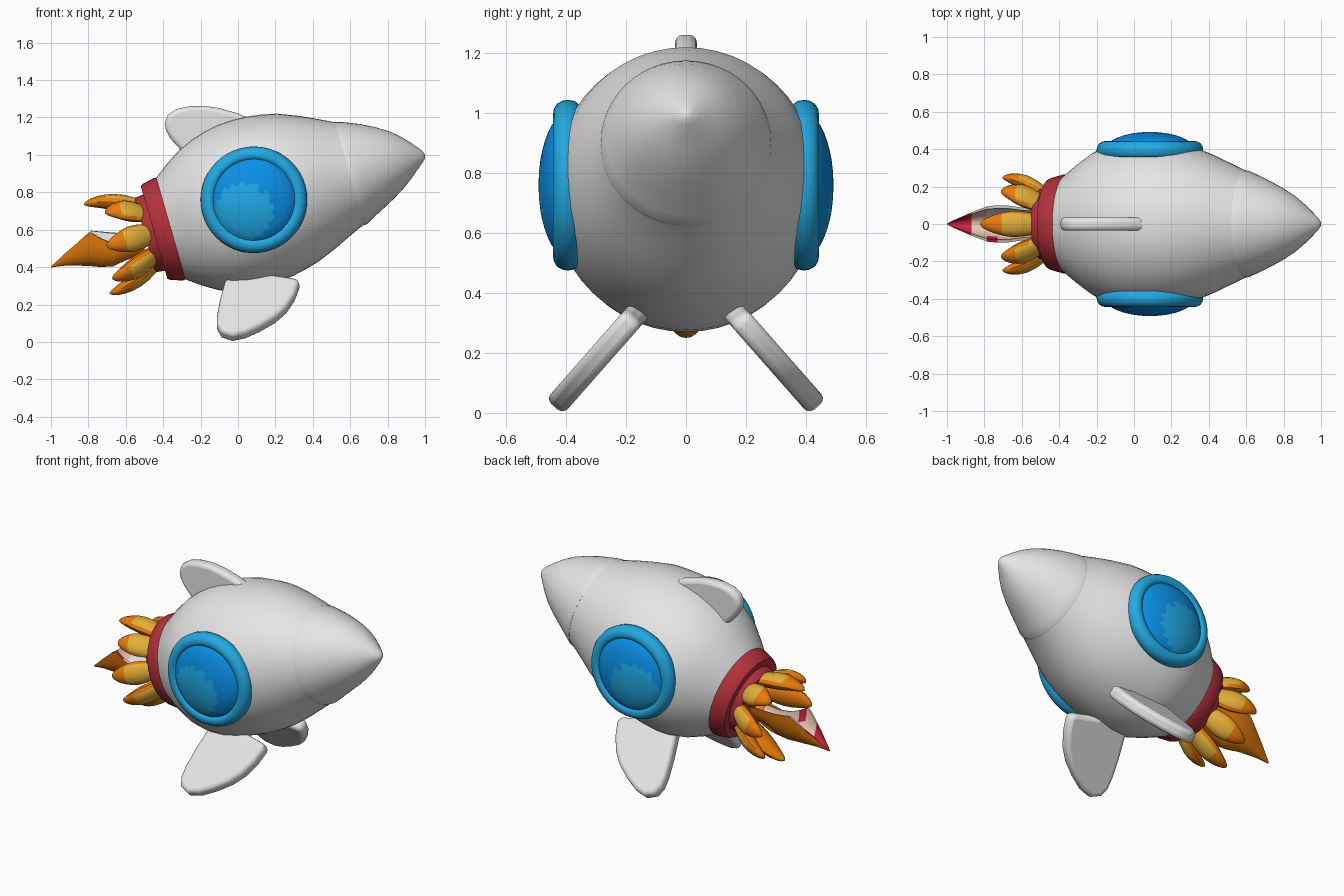
import bpy, bmesh, math
from mathutils import Vector as V

if "Cube" in bpy.data.objects:
    bpy.data.objects.remove(bpy.data.objects["Cube"])


def material(name, rgb):
    m = bpy.data.materials.new(name)
    m.diffuse_color = (*rgb, 1)
    m.use_nodes = True
    m.node_tree.nodes["Principled BSDF"].inputs["Base Color"].default_value = m.diffuse_color
    return m


GREY = material("light_grey", (0.79, 0.79, 0.79))
RED = material("dark_red", (0.45, 0.03, 0.045))
SKY = material("sky_blue", (0.016, 0.40, 0.77))
PALE = material("glass_light_blue", (0.014, 0.40, 0.80))
BLUE = material("deep_blue", (0.003, 0.28, 0.81))
ORANGE = material("orange", (0.80, 0.2, 0.003))
YELLOW = material("yellow", (0.78, 0.43, 0.04))
CREAM = material("cream", (0.87, 0.62, 0.47))
CRIMSON = material("crimson", (0.58, 0.015, 0.05))

# Rocket frame: nose tip, forward axis, up, side
TILT = math.radians(16)
TIP = V((1, 0, 1))
A = V((math.cos(TILT), 0, math.sin(TILT)))
U = V((-math.sin(TILT), 0, math.cos(TILT)))
X, Y, Z = V((1, 0, 0)), V((0, 1, 0)), V((0, 0, 1))


def finish(name, bm, mats, rule=None, angle=40):
    bmesh.ops.recalc_face_normals(bm, faces=bm.faces)
    bm.normal_update()
    if rule:
        for f in bm.faces:
            f.material_index = rule(f.calc_center_median(), f.normal)
    me = bpy.data.meshes.new(name)
    bm.to_mesh(me)
    bm.free()
    for m in mats:
        me.materials.append(m)
    me.shade_smooth()
    me.set_sharp_from_angle(angle=math.radians(angle))
    ob = bpy.data.objects.new(name, me)
    bpy.context.collection.objects.link(ob)
    return ob


def circle(n):
    return [(math.cos(2 * math.pi * i / n), math.sin(2 * math.pi * i / n)) for i in range(n)]


def loft(name, stations, mats, section=circle(48), rule=None, angle=40):
    """Skin copies of a section placed at (centre, half axis, half axis)."""
    bm = bmesh.new()
    rings = [[bm.verts.new(c + a * p + b * q) for p, q in section] for c, a, b in stations]
    n = len(section)
    for p, q in zip(rings, rings[1:]):
        for i in range(n):
            j = (i + 1) % n
            bm.faces.new((p[i], p[j], q[j], q[i]))
    bm.faces.new(rings[0])
    bm.faces.new(rings[-1])
    return finish(name, bm, mats, rule, angle)


def axial(rows):
    """Rows of (distance along axis, radius, upward offset); the tail narrows sideways."""
    return [(TIP + A * s + U * o, U * r, Y * r * (1 - .07 * min(1, max(0, (-s - 1.2) / .22))))
            for s, r, o in rows]


# Hull and nose
loft("nose_cone", axial([
    (0, .004, 0), (-.008, .022, .001), (-.025, .042, .005), (-.06, .077, .012),
    (-.10, .115, .017), (-.15, .155, .02), (-.22, .198, .021), (-.29, .234, .021),
    (-.36, .266, .018), (-.40, .284, .014), (-.415, .286, .014)]), [GREY])
loft("hull", axial([
    (-.40, .278, .015), (-.45, .300, .018), (-.52, .333, .02), (-.60, .37, .02),
    (-.70, .410, .02), (-.78, .430, .018), (-.86, .444, .016), (-.94, .450, .014),
    (-1.02, .450, .010), (-1.10, .441, .004), (-1.18, .421, 0), (-1.26, .388, -.003),
    (-1.34, .338, -.004), (-1.42, .279, -.004), (-1.45, .255, -.004)]), [GREY])

# Stepped tail band with a shallow recess
loft("tail_band", axial([
    (-1.415, .25, -.004), (-1.415, .283, -.004), (-1.43, .285, -.004),
    (-1.495, .266, 0), (-1.507, .258, 0), (-1.507, .212, 0), (-1.55, .207, 0),
    (-1.557, .2, 0), (-1.557, .17, 0), (-1.51, .165, 0)]), [RED])

# Portholes on both sides
for side, sgn in (("front", -1), ("back", 1)):
    def disc(rows):
        return [(V((.085, sgn * y, .76)), X * r, Z * r) for r, y in rows]
    loft(side + "_window_rim", disc([
        (.212, .36), (.212, .42), (.22, .437), (.235, .444), (.255, .441),
        (.272, .43), (.282, .412), (.285, .395), (.281, .372), (.27, .358),
        (.24, .35)]), [SKY])
    loft(side + "_window_glass", disc([
        (.222, .39), (.22, .43), (.20, .449), (.175, .461), (.145, .472),
        (.115, .480), (.085, .486), (.05, .490), (.015, .492)]), [BLUE, PALE],
        rule=lambda c, n: int(math.hypot(c.x - .03, c.z - .69) < .155))


# Fins: smooth outline plates
def fin(name, outline, place, normal, thick=.076):
    bm = bmesh.new()
    f = bm.faces.new([bm.verts.new(place(x, z) - normal * thick / 2) for x, z in outline])
    g = bmesh.ops.extrude_face_region(bm, geom=[f])["geom"]
    bmesh.ops.translate(bm, vec=normal * thick,
                        verts=[v for v in g if isinstance(v, bmesh.types.BMVert)])
    ob = finish(name, bm, [GREY], angle=50)
    b = ob.modifiers.new("rounding", 'BEVEL')
    b.width, b.segments = .024, 3
    b.limit_method, b.angle_limit = 'ANGLE', math.radians(60)


fin("top_fin", [(.07, 1.19), (0, 1.222), (-.1, 1.25), (-.18, 1.262), (-.26, 1.26),
                (-.33, 1.245), (-.375, 1.215), (-.392, 1.17), (-.385, 1.13),
                (-.36, 1.085), (-.30, 1.02), (-.22, .93), (.05, 1.02)],
    lambda x, z: V((x, 0, z)), Y, .072)
for side, sgn in (("front", -1), ("back", 1)):
    fin(side + "_lower_fin",
        [(-.05, .40), (-.07, .31), (-.095, .22), (-.112, .13), (-.113, .08),
         (-.09, .040), (-.03, .020), (.04, .034), (.12, .070), (.2, .116),
         (.26, .168), (.305, .235), (.328, .295), (.325, .318), (.29, .325), (.16, .345),
         (.08, .40)],
        lambda x, z: V((x, sgn * (.175 + (.32 - z) * .88), z)),
        V((0, sgn * 1, .88)).normalized())

# Ring of eight flame petals, the upper side ones shorter: yellow backs, orange elsewhere
ENDS = {0: -1.825, 1: -1.73, 2: -1.77, 3: -1.79, 4: -1.825}
for k in range(8):
    t = k * math.pi / 4
    R = U * math.cos(t) + Y * math.sin(t)
    T = Y * math.cos(t) - U * math.sin(t)
    end = ENDS[min(k, 8 - k)]
    rows = [(0, .145, .03, .045), (.16, .165, .042, .058), (.32, .19, .047, .067),
            (.48, .211, .047, .07), (.62, .226, .042, .063), (.76, .238, .033, .05),
            (.88, .245, .023, .034), (.96, .247, .013, .02), (1, .247, .003, .005)]
    loft(f"flame_petal_{k + 1}",
         [(TIP + A * (-1.5 + u * (end + 1.5)) + R * r, R * a, T * b) for u, r, a, b in rows],
         [YELLOW, ORANGE], section=circle(12),
         rule=lambda c, n: int((c - TIP).dot(A) < -1.5 + .62 * (end + 1.5)
                               or abs(n.dot(T)) > .85 or n.dot(R) < -.5))

# Long central flame: a scoop, orange outside, cream and grey inside, crimson tip and spots
half = [(math.cos(i * math.pi / 10), -math.sin(i * math.pi / 10)) for i in range(11)]
scoop = half + [(p * .84, q * .72) for p, q in reversed(half)]
rows = [(-.50, .555, .08, .08, .02), (-.60, .55, .088, .11, .03), (-.67, .555, .098, .15, .03),
        (-.73, .570, .1, .17, .02), (-.785, .590, .094, .185, .005), (-.82, .565, .082, .158, 0),
        (-.87, .52, .062, .112, 0), (-.92, .478, .04, .07, 0), (-.96, .44, .022, .036, 0),
        (-.998, .406, .004, .008, 0)]


def scoop_colour(c, n):
    if n.z < .02:
        return 0
    if c.x < -.88 or (c.y < -.06 and -.80 < c.x < -.72):
        return 2
    return 3 if c.y > .02 and c.x > -.8 else 1


loft("central_flame", [(V((x, 0, z)), Y * a + Z * lean, Z * b) for x, z, a, b, lean in rows],
     [ORANGE, CREAM, CRIMSON, GREY], section=scoop, rule=scoop_colour)
